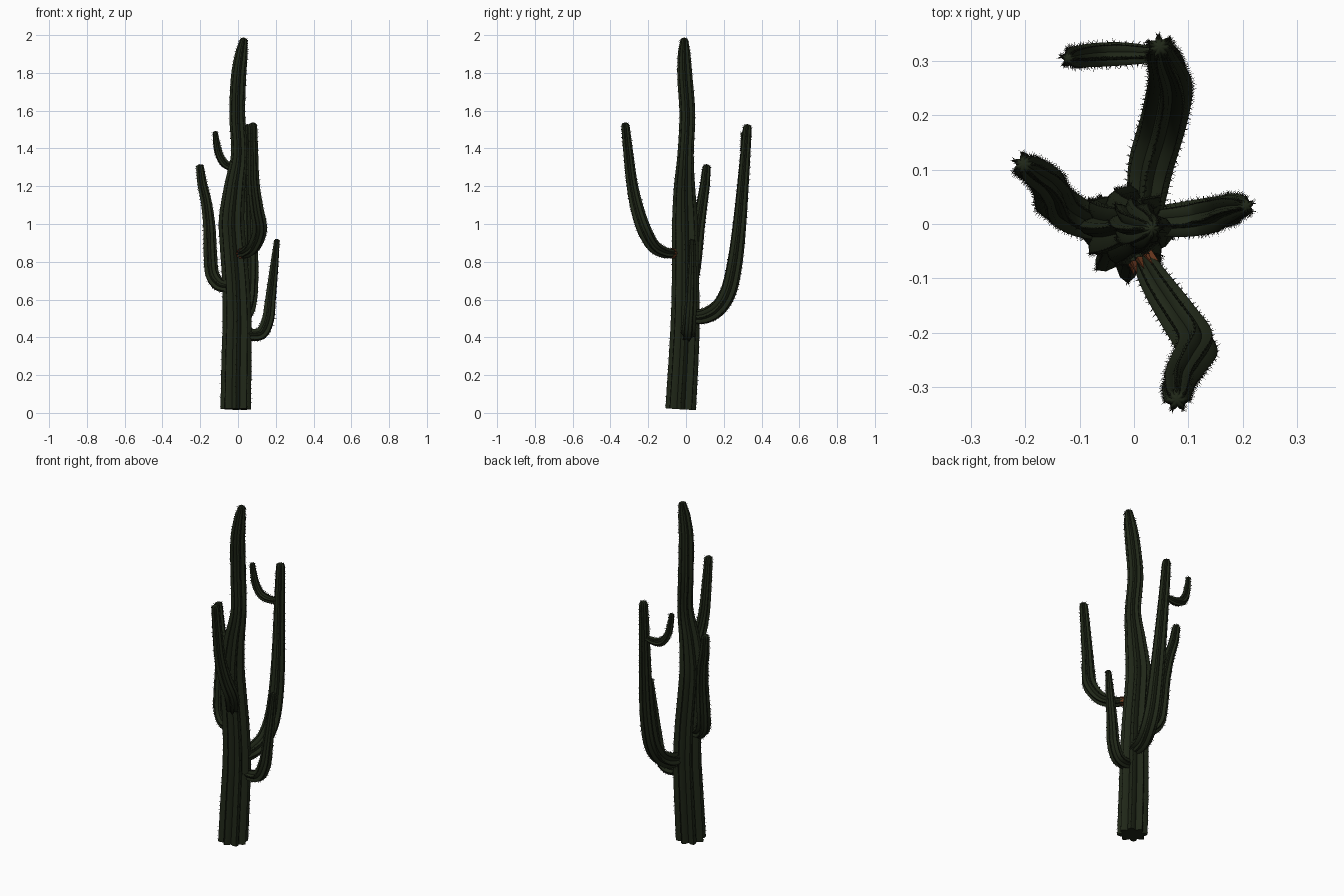
import bpy, bmesh, math, random
from mathutils import Vector

if "Cube" in bpy.data.objects:
    bpy.data.objects.remove(bpy.data.objects["Cube"])

random.seed(4)


def material(name, color):
    m = bpy.data.materials.new(name)
    m.diffuse_color = color
    m.use_nodes = True
    m.node_tree.nodes["Principled BSDF"].inputs["Base Color"].default_value = m.diffuse_color
    return m


GREEN = material("cactus_green", (0.014, 0.020, 0.009, 1))
DARK = material("spine_dark", (0.012, 0.014, 0.008, 1))
RUST = material("rust_orange", (0.17, 0.045, 0.015, 1))


def spline(points, steps):
    """Catmull-Rom through (x, y, z, radius) points."""
    pts = [Vector(p) for p in points]
    pts = [pts[0] * 2 - pts[1]] + pts + [pts[-1] * 2 - pts[-2]]
    out = []
    for i in range(1, len(pts) - 2):
        a, b, c, d = pts[i - 1:i + 3]
        for k in range(steps):
            t = k / steps
            out.append(0.5 * (2 * b + (c - a) * t + (2 * a - 5 * b + 4 * c - d) * t * t
                              + (3 * b - a - 3 * c + d) * t ** 3))
    out.append(pts[-2])
    return out


def finish(name, bm, mat, smooth=True):
    bmesh.ops.recalc_face_normals(bm, faces=bm.faces)
    me = bpy.data.meshes.new(name)
    bm.to_mesh(me)
    bm.free()
    ob = bpy.data.objects.new(name, me)
    bpy.context.collection.objects.link(ob)
    me.materials.append(mat)
    if smooth:
        bpy.ops.object.select_all(action='DESELECT')
        ob.select_set(True)
        bpy.context.view_layer.objects.active = ob
        bpy.ops.object.shade_smooth_by_angle(angle=math.radians(40))
    return ob


def add_spike(bm, base, direction, length, width):
    """Thin three-sided spike."""
    side = direction.orthogonal().normalized()
    other = direction.cross(side).normalized()
    ring = [bm.verts.new(base + width * (math.cos(a) * side + math.sin(a) * other))
            for a in (0, 2.094, 4.189)]
    tip = bm.verts.new(base + direction.normalized() * length)
    for i in range(3):
        bm.faces.new((ring[i], ring[(i + 1) % 3], tip))


def stem(name, points, ribs, depth, steps=6, spine_gap=0.03):
    """Ribbed tube with a domed tip, plus spines along the rib crests."""
    path = spline(points, steps)
    # rounded tip
    end, before = path[-1].copy(), path[-2]
    tan = (end.xyz - before.xyz).normalized()
    r = end.w
    for s in (0.35, 0.65, 0.88):
        p = end.xyz + tan * r * s
        path.append(Vector((*p, r * math.sqrt(1 - s * s))))
    tip_pos = end.xyz + tan * r
    bm, sp = bmesh.new(), bmesh.new()
    n = ribs * 4
    side, rings, travelled = None, [], 0.0
    for i, p in enumerate(path):
        t = (path[min(i + 1, len(path) - 1)].xyz - path[max(i - 1, 0)].xyz).normalized()
        if side is None:
            side = t.orthogonal()
        side = (side - t * side.dot(t)).normalized()
        up = t.cross(side)
        ring = []
        for k in range(n):
            a = 2 * math.pi * k / n
            crest = abs(math.cos(a * ribs / 2))
            rad = p.w * (1 - depth * (1 - crest) ** 0.8)
            ring.append(bm.verts.new(p.xyz + rad * (math.cos(a) * side + math.sin(a) * up)))
        # spines between this ring and the last
        if rings:
            seg = (p.xyz - path[i - 1].xyz).length
            count = max(1, round(seg / spine_gap))
            for c in range(count):
                f = (c + 0.5) / count
                for k in range(0, n, 4):
                    base = rings[-1][k].co.lerp(ring[k].co, f)
                    out = (base - path[i - 1].xyz.lerp(p.xyz, f)).normalized()
                    for j in (-1, 1):
                        d = out + t * random.uniform(-0.7, 0.7) + t.cross(out) * j * 0.5
                        add_spike(sp, base - out * 0.001, d, random.uniform(0.006, 0.012), 0.001)
        rings.append(ring)
    for a, b in zip(rings, rings[1:]):
        for k in range(n):
            bm.faces.new((a[k], a[(k + 1) % n], b[(k + 1) % n], b[k]))
    bm.faces.new(rings[0])
    tip = bm.verts.new(tip_pos)
    for k in range(n):
        bm.faces.new((rings[-1][k], rings[-1][(k + 1) % n], tip))
    finish(name, bm, GREEN)
    finish(name + "_spines", sp, DARK, smooth=False)


# main trunk
stem("trunk", [
    (-0.012, -0.028, 0.02, 0.081), (-0.008, -0.012, 0.3, 0.079), (-0.005, -0.004, 0.5, 0.076),
    (-0.012, -0.003, 0.7, 0.072), (-0.028, -0.004, 0.9, 0.069), (-0.034, -0.006, 1.03, 0.067),
    (-0.017, -0.008, 1.2, 0.056), (0.006, -0.002, 1.37, 0.043), (-0.004, 0.007, 1.58, 0.042),
    (0.003, -0.006, 1.78, 0.040), (0.018, -0.010, 1.90, 0.033), (0.029, -0.009, 1.965, 0.022)],
    8, 0.32)

# front arm
stem("front_arm", [
    (0.010, -0.055, 0.842, 0.020), (0.045, -0.115, 0.850, 0.030), (0.085, -0.175, 0.885, 0.036),
    (0.115, -0.225, 0.975, 0.039), (0.098, -0.262, 1.09, 0.036), (0.083, -0.288, 1.22, 0.031),
    (0.080, -0.307, 1.38, 0.027), (0.079, -0.321, 1.515, 0.023)], 7, 0.34)

# back arm
stem("back_arm", [
    (0.020, 0.030, 0.505, 0.035), (0.030, 0.105, 0.515, 0.043), (0.050, 0.175, 0.560, 0.044),
    (0.062, 0.228, 0.655, 0.044), (0.066, 0.262, 0.82, 0.041), (0.062, 0.285, 1.02, 0.036),
    (0.055, 0.302, 1.22, 0.031), (0.050, 0.316, 1.40, 0.027), (0.048, 0.324, 1.505, 0.024)], 7, 0.34)

# left arm
stem("left_arm", [
    (-0.045, -0.005, 0.665, 0.028), (-0.100, 0.012, 0.680, 0.036), (-0.138, 0.034, 0.735, 0.038),
    (-0.148, 0.050, 0.84, 0.037), (-0.153, 0.066, 0.98, 0.034), (-0.168, 0.085, 1.11, 0.030),
    (-0.190, 0.100, 1.21, 0.027), (-0.201, 0.108, 1.295, 0.022)], 7, 0.34)

# right arm
stem("right_arm", [
    (0.030, 0.005, 0.420, 0.027), (0.085, 0.008, 0.412, 0.033), (0.130, 0.014, 0.428, 0.035),
    (0.160, 0.020, 0.500, 0.034), (0.172, 0.026, 0.60, 0.030), (0.190, 0.031, 0.76, 0.024),
    (0.205, 0.033, 0.905, 0.016)], 6, 0.34, 5)

# twig on the back arm
stem("back_twig", [
    (0.035, 0.312, 1.308, 0.016), (-0.020, 0.313, 1.302, 0.022), (-0.068, 0.311, 1.318, 0.023),
    (-0.100, 0.308, 1.368, 0.021), (-0.114, 0.306, 1.43, 0.018), (-0.120, 0.305, 1.478, 0.014)],
    6, 0.34, 5)

# rusty scar where the front arm joins the trunk
bm = bmesh.new()
axis = Vector((0.5, -0.85, 0.1)).normalized()
u = axis.orthogonal().normalized()
v = axis.cross(u)
for k in range(9):
    a = 2 * math.pi * k / 9
    rim = math.cos(a) * u + math.sin(a) * v
    add_spike(bm, Vector((0.012, -0.062, 0.843)) + rim * 0.020, rim * 0.3 + axis, 0.026, 0.008)
finish("arm_scar", bm, RUST, smooth=False)
